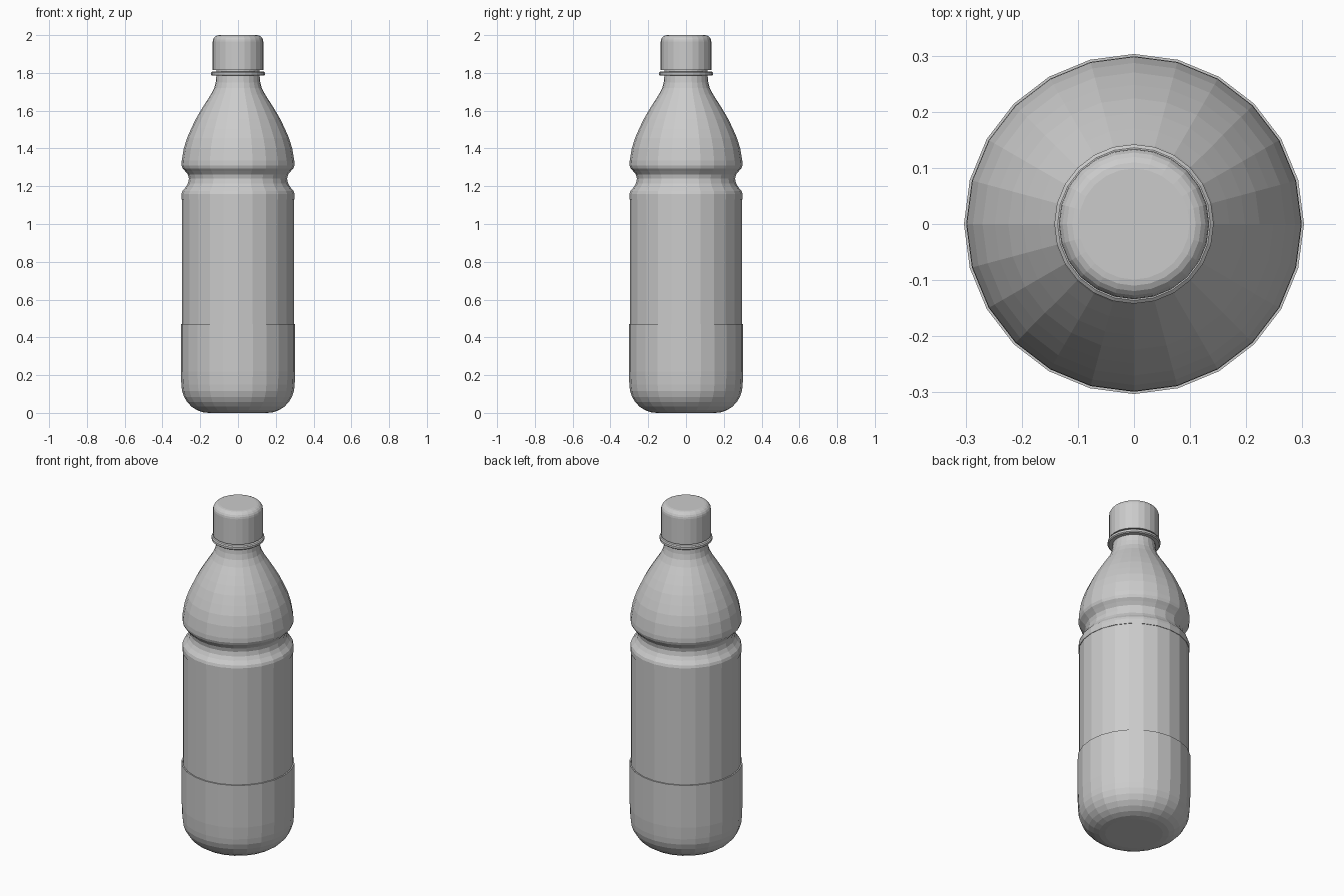
import bpy, bmesh, math

if "Cube" in bpy.data.objects:
    bpy.data.objects.remove(bpy.data.objects["Cube"])

SIDES = 24


def lathe(name, profile):
    """Revolve (radius, z) points around z; close both ends with flat faces."""
    bm = bmesh.new()
    rings = []
    for r, z in profile:
        rings.append([bm.verts.new((r * math.cos(2 * math.pi * i / SIDES),
                                    r * math.sin(2 * math.pi * i / SIDES), z))
                      for i in range(SIDES)])
    for a, b in zip(rings, rings[1:]):
        for i in range(SIDES):
            j = (i + 1) % SIDES
            bm.faces.new((a[i], a[j], b[j], b[i]))
    bm.faces.new(rings[0][::-1])
    bm.faces.new(rings[-1])
    mesh = bpy.data.meshes.new(name)
    bm.to_mesh(mesh)
    bm.free()
    obj = bpy.data.objects.new(name, mesh)
    bpy.context.collection.objects.link(obj)
    return obj


def arc(cr, cz, rr, rz, start, end, steps):
    """Elliptical arc of profile points, angles in degrees."""
    pts = []
    for k in range(steps + 1):
        t = math.radians(start + (end - start) * k / steps)
        pts.append((cr + rr * math.cos(t), cz + rz * math.sin(t)))
    return pts


# Bottle: rounded base, recessed label band, grip groove, shoulder and neck
base = arc(0.155, 0.15, 0.145, 0.15, -90, 0, 7)
body = [(0.303, 0.22), (0.303, 0.47), (0.296, 0.47), (0.296, 1.13)]
groove = [(0.299, 1.13), (0.299, 1.16), (0.294, 1.175), (0.277, 1.195),
          (0.265, 1.215), (0.26, 1.24), (0.265, 1.262), (0.28, 1.28),
          (0.294, 1.295), (0.299, 1.31)]
shoulder = [(0.298, 1.335), (0.287, 1.4), (0.27, 1.455), (0.248, 1.505),
            (0.224, 1.555), (0.198, 1.6), (0.17, 1.645), (0.144, 1.685),
            (0.126, 1.72), (0.118, 1.75)]
neck = [(0.115, 1.78), (0.115, 1.85)]
lathe("bottle", base + body + groove + shoulder + neck)

# Neck ring
lathe("neck_ring", [(0.136, 1.785), (0.142, 1.79), (0.142, 1.802), (0.136, 1.807)])

# Screw cap with rounded top edge
lathe("cap", [(0.134, 1.815)] + arc(0.099, 1.965, 0.035, 0.035, 0, 90, 5))
